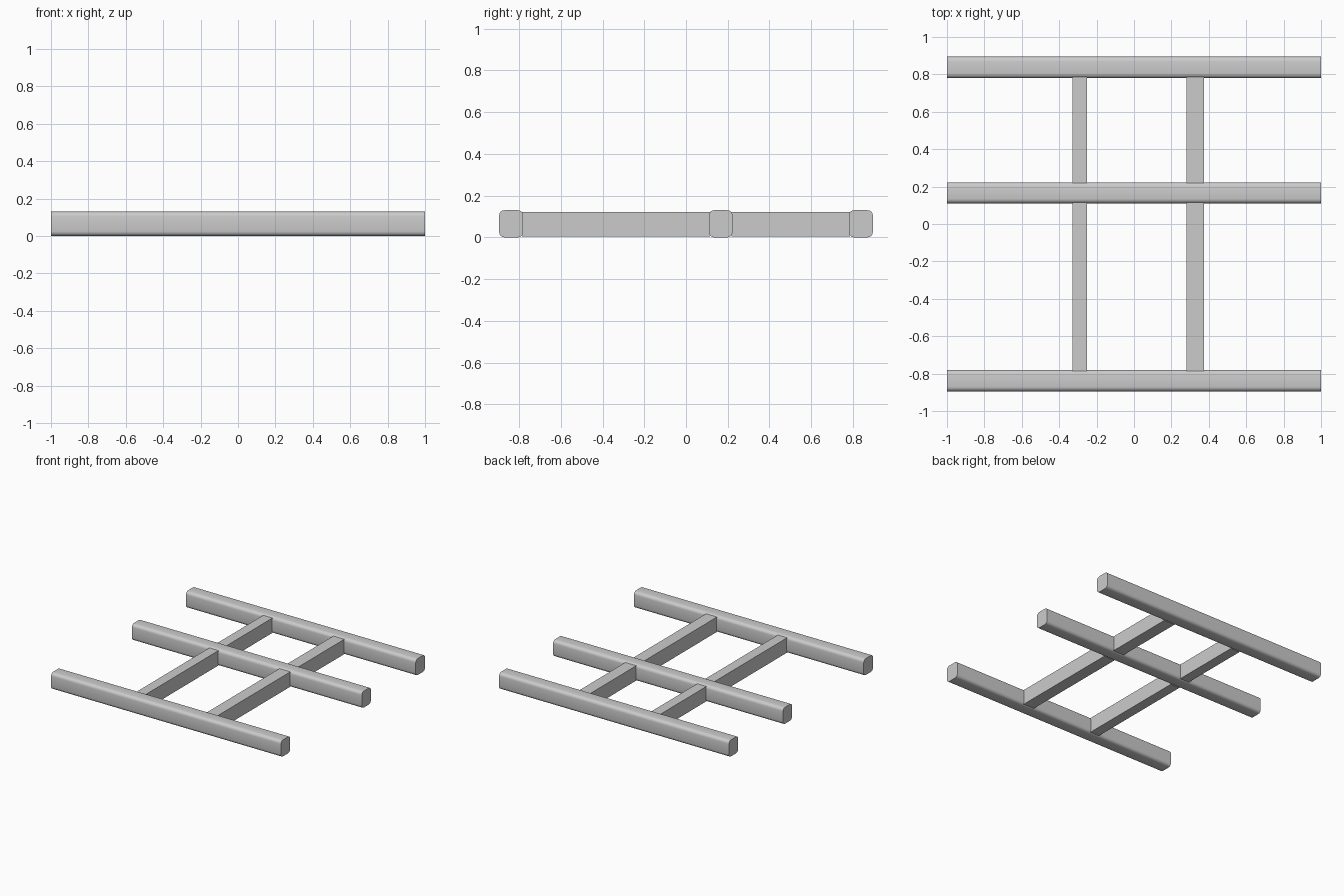
import bpy
import math

if "Cube" in bpy.data.objects:
    bpy.data.objects.remove(bpy.data.objects["Cube"], do_unlink=True)

GREY = (0.6, 0.6, 0.6, 1.0)
grey = bpy.data.materials.new("plain_grey")
grey.use_nodes = True
grey.diffuse_color = GREY
grey.node_tree.nodes["Principled BSDF"].inputs["Base Color"].default_value = GREY


def bar(name, low, high, radius=0.0):
    """Box between two corners; a radius rounds the edges that run along x."""
    centre = [(a + b) / 2 for a, b in zip(low, high)]
    size = [b - a for a, b in zip(low, high)]
    bpy.ops.mesh.primitive_cube_add(size=1, location=centre)
    obj = bpy.context.object
    obj.name = name
    obj.data.name = name
    obj.scale = size
    bpy.ops.object.transform_apply(location=False, rotation=False, scale=True)
    obj.data.materials.append(grey)
    if radius:
        weights = obj.data.attributes.new("bevel_weight_edge", "FLOAT", "EDGE")
        for edge in obj.data.edges:
            a, b = (obj.data.vertices[i].co for i in edge.vertices)
            weights.data[edge.index].value = float(abs(a.x - b.x) > 1)
        bevel = obj.modifiers.new("rounded_edges", "BEVEL")
        bevel.limit_method = "WEIGHT"
        bevel.width = radius
        bevel.segments = 4
        bpy.ops.object.modifier_apply(modifier=bevel.name)
        bpy.ops.object.shade_smooth_by_angle(angle=math.radians(40))
    return obj


# Three long rounded beams
for name, y0, y1 in (("front_beam", -0.895, -0.78),
                     ("middle_beam", 0.11, 0.223),
                     ("back_beam", 0.78, 0.895)):
    bar(name, (-1, y0, 0), (1, y1, 0.13), 0.025)

# Square-edged spacers joining neighbouring beams
for side, x0, x1 in (("right", -0.33, -0.25), ("left", 0.28, 0.375)):
    for place, y0, y1 in (("front", -0.785, 0.115), ("back", 0.218, 0.785)):
        bar(f"{side}_{place}_spacer", (x0, y0, 0.005), (x1, y1, 0.122))
